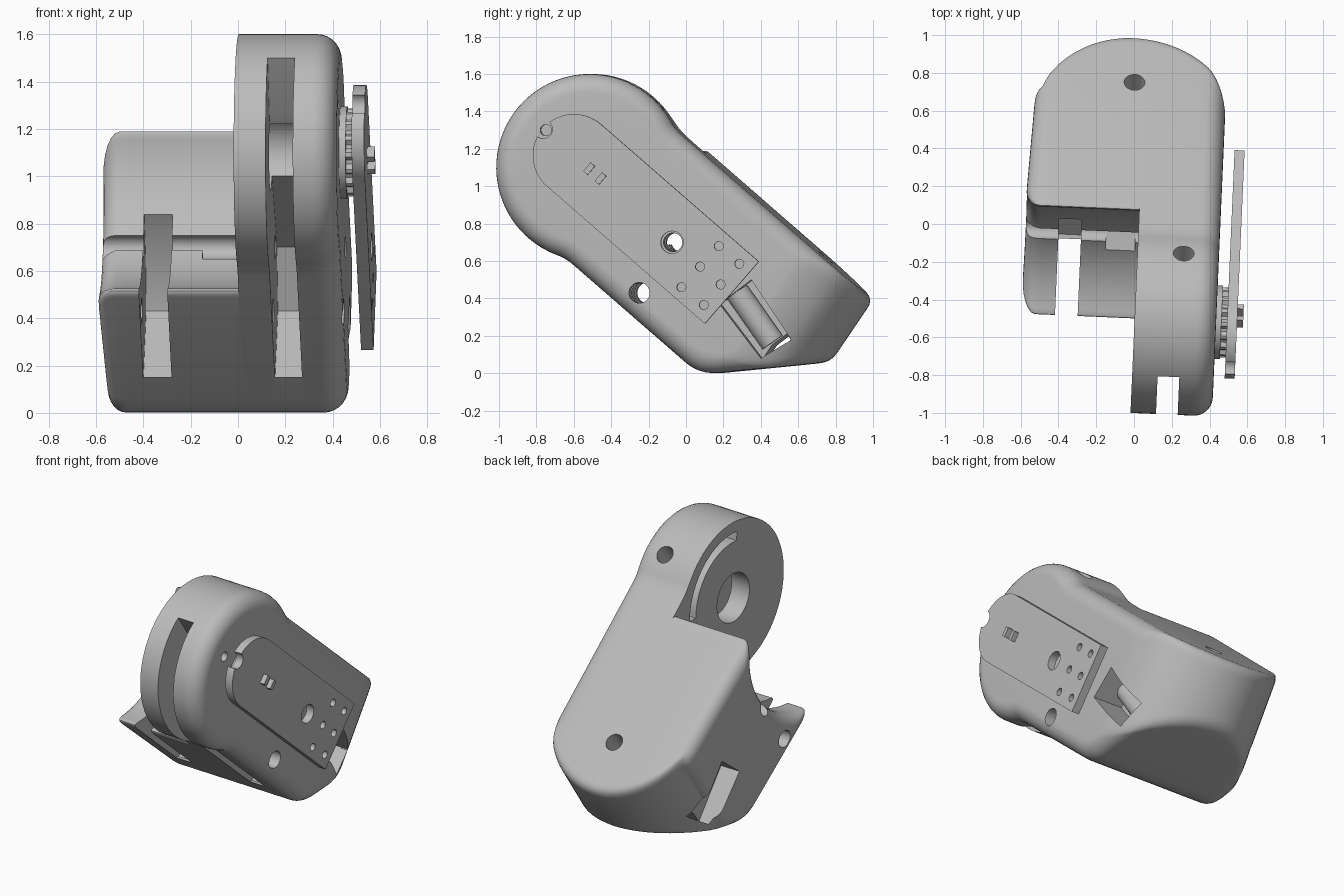
import bpy, bmesh
from math import sin, cos, asin, pi, sqrt, radians
from mathutils import Vector

if "Cube" in bpy.data.objects:
    bpy.data.objects.remove(bpy.data.objects["Cube"], do_unlink=True)

grey = bpy.data.materials.new("plain grey")
grey.use_nodes = True
colour = (0.5, 0.5, 0.5, 1)
grey.diffuse_color = colour
for node in grey.node_tree.nodes:
    if node.type == 'BSDF_PRINCIPLED':
        node.inputs["Base Color"].default_value = colour

TILT = radians(41)
YAW = radians(-2.5)
CY, CZ = -0.5, 1.1          # hinge axis
TOP, BOTTOM = 0.455, -0.45  # housing thickness


def yz(u, v):
    """Along-arm and across-arm distances to world y, z."""
    return (CY + u * cos(TILT) + v * sin(TILT),
            CZ - u * sin(TILT) + v * cos(TILT))


def make(name, bm):
    bmesh.ops.recalc_face_normals(bm, faces=bm.faces)
    me = bpy.data.meshes.new(name)
    bm.to_mesh(me)
    bm.free()
    ob = bpy.data.objects.new(name, me)
    me.materials.append(grey)
    bpy.context.collection.objects.link(ob)
    return ob


def loft(name, rings):
    bm = bmesh.new()
    rows = [[bm.verts.new(p) for p in ring] for ring in rings]
    for a, b in zip(rows, rows[1:]):
        for i in range(len(a)):
            j = (i + 1) % len(a)
            bm.faces.new((a[i], a[j], b[j], b[i]))
    bm.faces.new(rows[0])
    bm.faces.new(rows[-1])
    bmesh.ops.remove_doubles(bm, verts=bm.verts, dist=1e-5)
    return make(name, bm)


def prism(name, points, x0, x1):
    return loft(name, [[(x, *p) for p in points] for x in (x0, x1)])


def disc(y, z, r, n=32):
    return [(y + r * cos(2 * pi * i / n), z + r * sin(2 * pi * i / n)) for i in range(n)]


def rod(name, a, b, r, n=32):
    a, b = Vector(a), Vector(b)
    side = Vector((1, 0, 0))
    up = (b - a).normalized().cross(side)
    return loft(name, [[c + r * (side * p + up * q) for p, q in disc(0, 0, 1, n)] for c in (a, b)])


def select(ob):
    bpy.ops.object.select_all(action='DESELECT')
    ob.select_set(True)
    bpy.context.view_layer.objects.active = ob


def cut(ob, cutter):
    select(ob)
    m = ob.modifiers.new("cut", 'BOOLEAN')
    m.operation, m.solver, m.object = 'DIFFERENCE', 'EXACT', cutter
    bpy.ops.object.modifier_apply(modifier=m.name)
    bpy.data.objects.remove(cutter, do_unlink=True)


def soften(a, c, b, n=6):
    """Rounded corner from a to b around c."""
    return [a * (1 - t) ** 2 + c * 2 * t * (1 - t) + b * t * t
            for t in (i / n for i in range(n + 1))]


def corner(prev, c, nxt, s):
    return soften(c + (prev - c).normalized() * s, c, c + (nxt - c).normalized() * s)


def section(x, inset, hollow):
    """Side profile of the housing at one width station."""
    top, bot = TOP - inset, BOTTOM + inset
    r = 0.575 + inset if hollow else 0.5 - inset
    a, b = asin(bot / r), asin(top / r)
    if not hollow:
        a += 2 * pi
    step = 0.1 if b > a else -0.1

    def polar(t):
        return Vector((r * cos(t), r * sin(t)))
    ca, cb = polar(a), polar(b)
    a, b = a + step, b - step
    arc = [polar(a + (b - a) * i / 48) for i in range(49)]
    # bulging rear end and sloping foot
    end = 1.053 + sqrt(max(0.04, 0.542 ** 2 - (x + 0.05) ** 2)) - inset
    u0, v0, k = 1.17 - 0.726 * inset, BOTTOM + 0.688 * inset, 0.947
    v = (end + 0.12 * TOP - u0 + k * v0) / (k + 0.12)
    p1 = Vector((end + 0.12 * inset, top))
    p2 = Vector((u0 + (v - v0) * k, v))
    p3 = Vector((u0 + (bot - v0) * k, bot))
    pts = arc[1:-1]
    pts += soften(arc[-1], cb, cb + Vector((0.06, 0)))
    pts += corner(cb, p1, p2, 0.06) + corner(p1, p2, p3, 0.06) + corner(p2, p3, ca, 0.1)
    pts += soften(ca + Vector((0.06, 0)), ca, arc[0])
    ring = []
    for u, w in pts:
        narrow = 0.06 * u * max(0, -x)
        ring.append((x + narrow, *yz(u, w)))
    return ring


# Housing: hollowed cradle on the right, round hinge lobe on the left
LEFT, RIGHT, STEP = -0.595, 0.457, 0.025
rings = []
for i in range(7):
    t = pi / 2 * i / 6
    rings.append(section(LEFT + 0.08 * (1 - cos(t)), 0.08 * (1 - sin(t)), True))
x0 = LEFT + 0.08
rings += [section(x0 + (STEP - x0) * i / 12, 0, True) for i in range(1, 13)]
x1 = RIGHT - 0.1
rings += [section(STEP + (x1 - STEP) * i / 8, 0, False) for i in range(9)]
for i in range(1, 8):
    t = pi / 2 * i / 7
    rings.append(section(x1 + 0.1 * sin(t), 0.1 * (1 - cos(t)), False))
housing = loft("housing", rings)

# Finger slots
cut(housing, prism("cradle_slot", [(-0.6, 0.84), (0.01, 0.84), (0.15, 0.65), (0.2, 0.43),
                                   (-0.07, 0.15), (-0.6, 0.15)], -0.397, -0.277))
cut(housing, prism("lobe_slot", [(-1.1, 1.5), (-0.8, 1.5), (-0.64, 1.26), (-0.45, 1.05), (0.1, 0.7),
                                 (0.2, 0.43), (-0.07, 0.15), (-1.1, 0.15)], 0.16, 0.275))
# Axle bore, curved guide and stop pocket
cut(housing, prism("axle_bore", disc(CY, CZ, 0.16, 48), -0.2, 0.3))
guide = []
for r, angles in ((0.43, range(0, 100, 5)), (0.37, range(95, -1, -5))):
    guide += [(CY + r * cos(radians(a)), CZ + r * sin(radians(a))) for a in angles]
cut(housing, prism("guide", guide, -0.1, 0.12))
cut(housing, prism("stop_pocket", [(-0.25, 0.65), (-0.05, 0.65), (-0.05, 0.71), (-0.25, 0.71)], -0.145, 0.01))
# Cross holes
for y, z, r, start in ((-0.23, 0.43, 0.055, -1), (-0.05, 0.7, 0.05, -1), (-0.73, 1.3, 0.03, 0.35)):
    cut(housing, prism("cross_hole", disc(y, z, r), start, 1))
# Holes through the upper face
for x, u, deep in ((-0.03, 1.26, 0.1), (0.27, 0.04, 0.25)):
    cut(housing, rod("top_hole", (x, *yz(u, 0.7)), (x, *yz(u, deep)), 0.055))
# Side grooves and their shared opening
groove = [(0.2, 0.37), (0.42, 0.08), (0.58, 0.18), (0.37, 0.5)]
for xa, xb in ((0.25, 0.7), (-0.8, -0.42)):
    cut(housing, prism("groove", groove, xa, xb))
cut(housing, prism("opening", [(0.43, 0.09), (0.47, 0.15), (0.55, 0.21), (0.575, 0.175)], -0.8, 0.7))
groove_rod = rod("groove_rod", (0.27, 0.285, 0.435), (0.27, 0.475, 0.165), 0.065)

# Side plate
outline = [yz(1.02, -0.22), yz(1.02, 0.22)]
for i in range(33):
    t = pi / 2 + pi * i / 32
    outline.append(yz(-0.1 + 0.22 * cos(t), 0.22 * sin(t)))
plate = prism("side_plate", outline, 0.515, 0.568)
small = [(0.2, 0.68), (0.1, 0.57), (0.31, 0.585), (0.0, 0.46), (0.21, 0.475), (0.12, 0.365)]
for y, z, r in [(-0.05, 0.7, 0.06), (-0.74, 1.305, 0.05)] + [(*p, 0.024) for p in small]:
    cut(plate, prism("plate_hole", disc(y, z, r, 24), 0.4, 0.7))

# Two tabs standing on the plate
tabs = []
for i, u in enumerate((0.01, 0.09)):
    quad = [yz(u + a * 0.015, b * 0.03) for a, b in ((-1, -1), (1, -1), (1, 1), (-1, 1))]
    tabs.append(prism("tab_%d" % (i + 1), quad, 0.55, 0.6))

# Toothed hub between housing and plate
teeth = []
for i in range(64):
    r = 0.185 if i % 4 < 2 else 0.165
    t = 2 * pi * i / 64
    teeth.append((CY + r * cos(t), CZ + r * sin(t)))
hub = prism("toothed_hub", teeth, 0.44, 0.516)
collar = prism("hub_collar", disc(CY, CZ, 0.195, 48), 0.44, 0.485)

for ob in [housing, groove_rod, plate, hub, collar] + tabs:
    select(ob)
    bpy.ops.object.shade_smooth_by_angle(angle=radians(28))
    ob.rotation_euler.z = YAW
